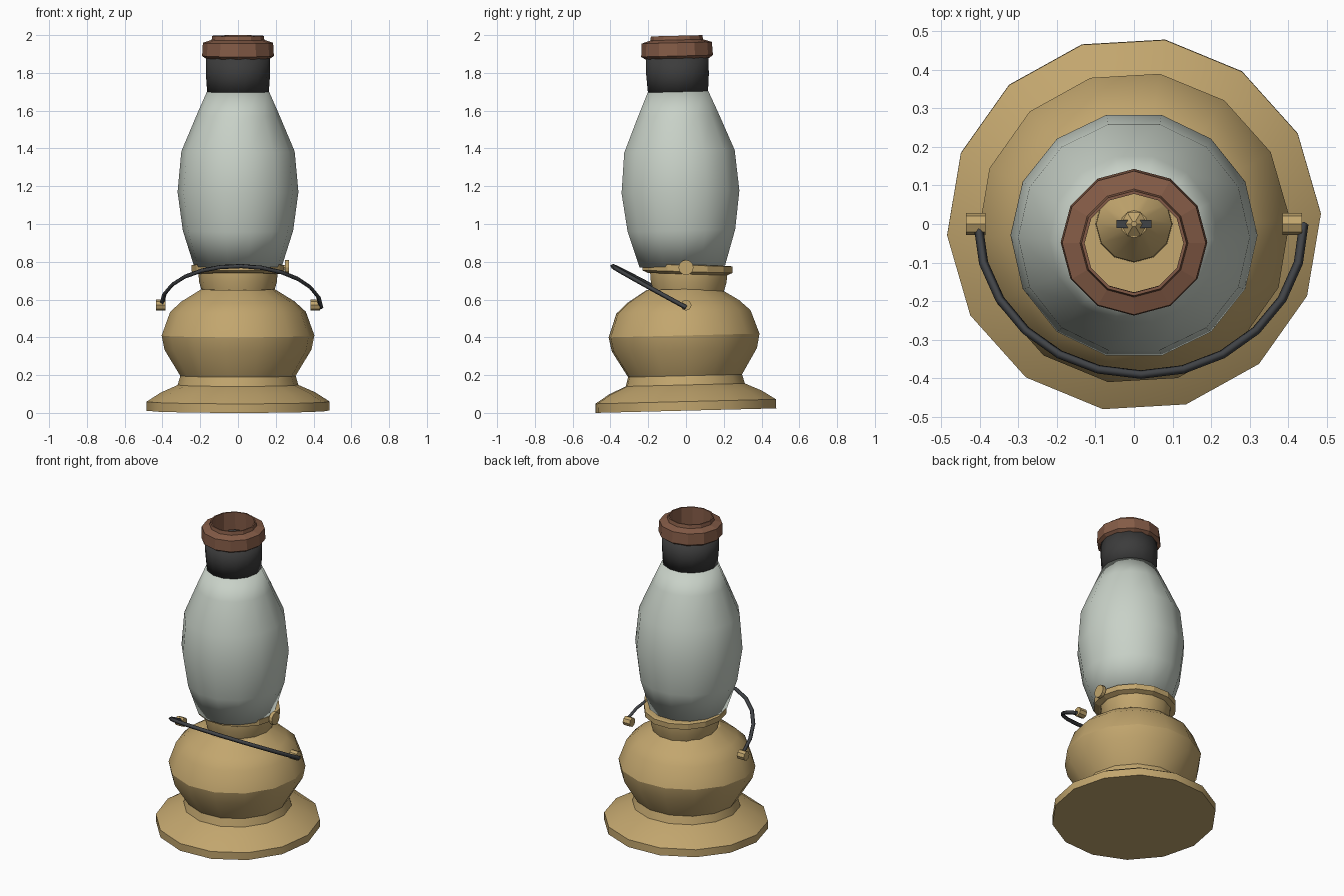
import bpy, bmesh, math
from mathutils import Vector

cube = bpy.data.objects.get("Cube")
if cube:
    bpy.data.objects.remove(cube, do_unlink=True)


def material(name, rgb):
    m = bpy.data.materials.new(name)
    m.use_nodes = True
    m.diffuse_color = (*rgb, 1)
    bsdf = m.node_tree.nodes["Principled BSDF"]
    bsdf.inputs["Base Color"].default_value = (*rgb, 1)
    bsdf.inputs["Roughness"].default_value = 0.6
    return m


brass = material("brass", (0.54, 0.38, 0.155))
glass = material("frosted_glass", (0.58, 0.64, 0.575))
copper = material("brown_copper", (0.23, 0.105, 0.062))
soot = material("soot_black", (0.045, 0.045, 0.045))
iron = material("dark_iron", (0.052, 0.056, 0.062))

LEAN = 0.025  # the whole body leans slightly to the front


def finish(obj, mat, smooth=True):
    obj.data.materials.append(mat)
    if smooth:
        bpy.ops.object.select_all(action='DESELECT')
        obj.select_set(True)
        bpy.context.view_layer.objects.active = obj
        bpy.ops.object.shade_smooth_by_angle(angle=math.radians(29))
    return obj


def add_mesh(name, bm):
    bmesh.ops.recalc_face_normals(bm, faces=bm.faces)
    mesh = bpy.data.meshes.new(name)
    bm.to_mesh(mesh)
    bm.free()
    obj = bpy.data.objects.new(name, mesh)
    bpy.context.collection.objects.link(obj)
    return obj


def lathe(name, profile, mat, sides=14, turn=0.0, caps=True, loop=False, smooth=True, tilt=LEAN):
    """Spin (radius, height) points around z."""
    bm = bmesh.new()
    rings = []
    for r, z in profile:
        angles = [turn + math.tau * i / sides for i in range(sides)]
        rings.append([bm.verts.new((r * math.cos(a), r * math.sin(a), z)) for a in angles])
    pairs = list(zip(rings, rings[1:]))
    if loop:
        pairs.append((rings[-1], rings[0]))
    for low, high in pairs:
        for i in range(sides):
            j = (i + 1) % sides
            bm.faces.new((low[i], low[j], high[j], high[i]))
    if caps and not loop:
        bm.faces.new(rings[0])
        bm.faces.new(rings[-1])
    obj = add_mesh(name, bm)
    obj.rotation_euler.x = tilt
    return finish(obj, mat, smooth)


def shell(obj, thickness):
    mod = obj.modifiers.new("thickness", 'SOLIDIFY')
    mod.thickness = thickness
    mod.offset = -1


TURN = math.radians(3.3)

# Foot and oil tank
lathe("foot", [(0.485, 0.012), (0.485, 0.06), (0.41, 0.108), (0.32, 0.148), (0.305, 0.2)],
      brass, turn=TURN)
lathe("oil_tank", [(0.305, 0.195), (0.39, 0.335), (0.405, 0.41), (0.36, 0.535),
                   (0.3, 0.59), (0.195, 0.655)], brass, turn=TURN)

# Neck and the collar that holds the chimney
lathe("neck", [(0.19, 0.64), (0.205, 0.69), (0.21, 0.74), (0.21, 0.775)], brass, tilt=-0.02)
lathe("collar", [(0.215, 0.735), (0.245, 0.748), (0.245, 0.782), (0.23, 0.785)],
      brass, tilt=-0.03, smooth=False).location.y = -0.015

# Burner dome and wick inside the chimney
lathe("burner", [(0.1, 0.77), (0.098, 0.85), (0.035, 0.93)], brass, sides=12, tilt=0)
lathe("burner_tip", [(0.035, 0.92), (0.035, 0.95), (0.008, 0.97)], brass,
      sides=6, tilt=0, smooth=False)
bpy.ops.mesh.primitive_cube_add(size=1, location=(0, 0, 0.94))
wick = bpy.context.object
wick.name = "wick"
wick.scale = (0.09, 0.022, 0.04)
finish(wick, iron, False)

# Chimney with a sooty top band
chimney = lathe("glass_chimney", [(0.232, 0.775), (0.292, 0.965), (0.32, 1.17), (0.3, 1.385),
                                  (0.22, 1.575), (0.165, 1.7)], glass, caps=False)
shell(chimney, 0.012)
band = lathe("soot_band", [(0.163, 1.697), (0.17, 1.79), (0.17, 1.885)], soot, caps=False)
shell(band, 0.012)

# Open metal ring on top of the chimney
lathe("top_ring", [(0.168, 1.875), (0.19, 1.89), (0.186, 1.96), (0.14, 1.975), (0.136, 1.997),
                   (0.128, 1.997), (0.13, 1.88)], copper, sides=12, loop=True, smooth=False)


def peg(name, location, radius, depth, sides):
    """Short brass cylinder lying along x."""
    bpy.ops.mesh.primitive_cylinder_add(vertices=sides, radius=radius, depth=depth,
                                        location=location, rotation=(0, math.pi / 2, 0))
    obj = bpy.context.object
    obj.name = name
    return finish(obj, brass, False)


# Wick knob and its stem
peg("wick_knob", (0.26, 0, 0.77), 0.04, 0.022, 12)
peg("knob_stem", (0.225, 0, 0.77), 0.012, 0.06, 6)

# Handle pivots
for side, label in ((-1, "right"), (1, "left")):
    peg(label + "_handle_pivot", (0.41 * side, 0, 0.57), 0.029, 0.05, 8)

# Wire handle swung forward
curve = bpy.data.curves.new("handle_path", 'CURVE')
curve.dimensions = '3D'
curve.bevel_depth = 0.012
curve.bevel_resolution = 0
curve.use_fill_caps = True
steps = 12
spline = curve.splines.new('POLY')
spline.points.add(steps)
for i, point in enumerate(spline.points):
    a = math.pi * i / steps
    x, y = 0.018 - 0.422 * math.cos(a), -0.39 * math.sin(a)
    point.co = (x, y, 0.567 + 0.54 * abs(y) - 0.02 * x, 1)
handle = bpy.data.objects.new("wire_handle", curve)
bpy.context.collection.objects.link(handle)
curve.materials.append(iron)
